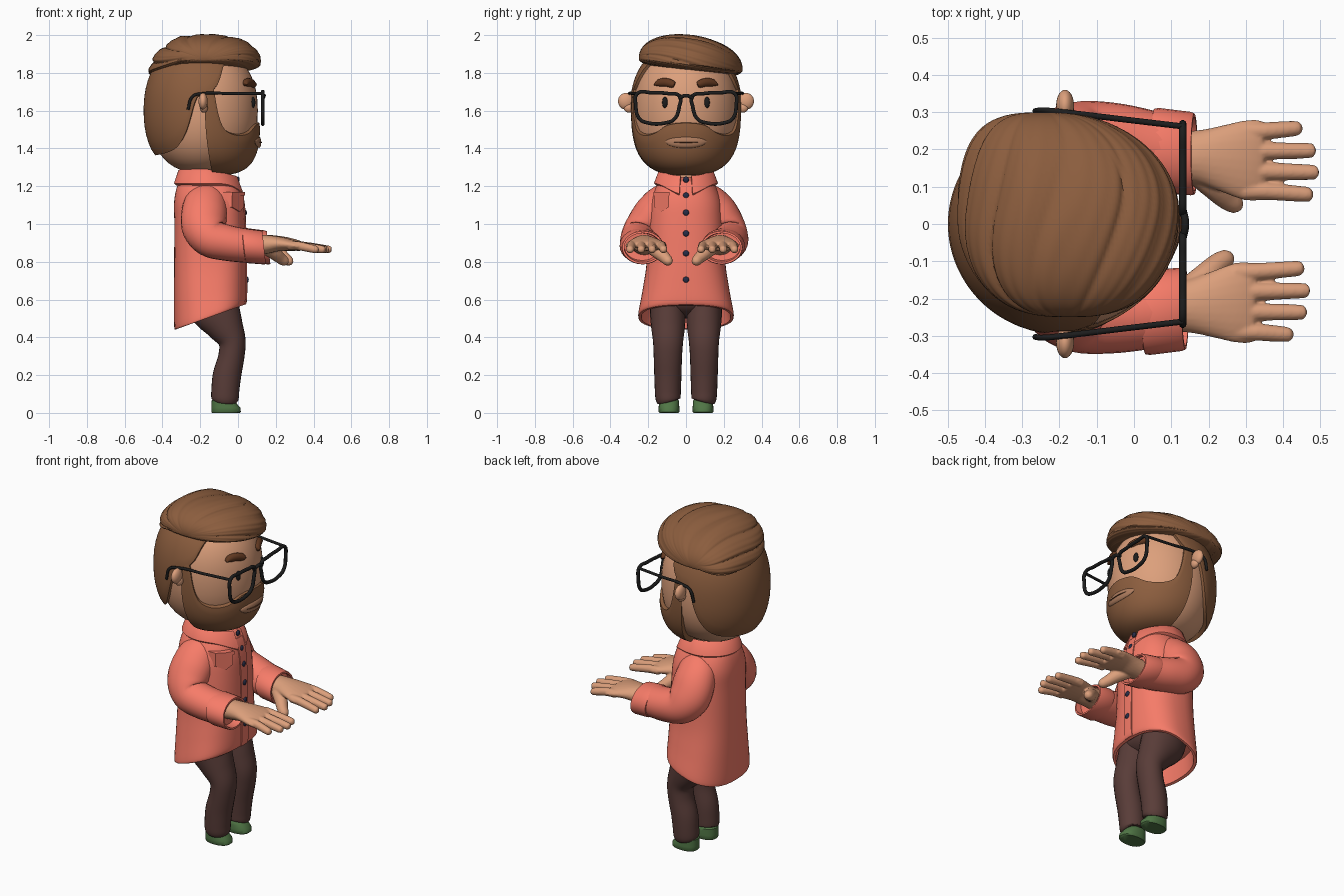
import bpy, bmesh, math
from mathutils import Vector as V
from math import sin, cos, pi, radians as rad

if "Cube" in bpy.data.objects:
    bpy.data.objects.remove(bpy.data.objects["Cube"])

def mat(name, *c):
    m = bpy.data.materials.new(name)
    m.diffuse_color = (*c, 1)
    m.use_nodes = True
    m.node_tree.nodes["Principled BSDF"].inputs["Base Color"].default_value = m.diffuse_color
    return m

SKIN, HAIR = mat("skin", .72, .35, .2), mat("hair", .26, .11, .048)
SHIRT, PANTS = mat("coral", .93, .2, .14), mat("trousers", .1, .046, .04)
GREEN, BLACK = mat("green", .08, .18, .06), mat("black", .012, .012, .012)
NAVY, LIP, BROW = mat("navy", .02, .025, .06), mat("lip", .42, .2, .11), mat("brow", .12, .04, .015)

def loft(name, rings, m, cyclic=False):
    """Skin closed rings of points; cap the ends unless cyclic."""
    bm = bmesh.new()
    vs = [[bm.verts.new(p) for p in r] for r in rings]
    n = len(vs[0])
    for a, b in zip(vs, vs[1:] + vs[:1] if cyclic else vs[1:]):
        for i in range(n):
            bm.faces.new((a[i], a[(i + 1) % n], b[(i + 1) % n], b[i]))
    if not cyclic:
        bm.faces.new(vs[0])
        bm.faces.new(vs[-1])
    bmesh.ops.recalc_face_normals(bm, faces=bm.faces)
    me = bpy.data.meshes.new(name)
    bm.to_mesh(me)
    bm.free()
    ob = bpy.data.objects.new(name, me)
    bpy.context.collection.objects.link(ob)
    me.materials.append(m)
    return ob

def select(obs):
    bpy.ops.object.select_all(action='DESELECT')
    for o in obs:
        o.select_set(True)
    bpy.context.view_layer.objects.active = obs[0]

def spw(v, p):
    return math.copysign(abs(v) ** p, v)

def ring(c, a, b, n=28, p=1.0):
    return [V(c) + V(a) * spw(cos(2 * pi * i / n), p) + V(b) * spw(sin(2 * pi * i / n), p) for i in range(n)]

def spline(rows, n):
    """Catmull-Rom through rows of any length."""
    rows = [rows[0]] + list(rows) + [rows[-1]]
    return [[.5 * (2 * b + (c - a) * t + (2 * a - 5 * b + 4 * c - d) * t * t + (3 * b - a - 3 * c + d) * t ** 3)
             for a, b, c, d in zip(*rows[k - 1:k + 3])]
            for k in range(1, len(rows) - 2) for t in [i / n for i in range(n)]] + [list(rows[-1])]

def tube(name, rows, m, n=5, hint=(0, 1, 0), sides=24):
    """Rows are x, y, z, radius along hint, radius across."""
    pts, rings = spline(rows, n), []
    for i, r in enumerate(pts):
        t = (V(pts[min(i + 1, len(pts) - 1)][:3]) - V(pts[max(i - 1, 0)][:3])).normalized()
        s = (V(hint) - t * V(hint).dot(t)).normalized()
        rings.append(ring(r[:3], s * r[3], t.cross(s) * r[4], sides))
    return loft(name, rings, m)

def ball(name, c, s, m):
    bpy.ops.mesh.primitive_uv_sphere_add(segments=32, ring_count=20, location=c)
    ob = bpy.context.object
    ob.name, ob.scale = name, s
    ob.data.materials.append(m)

def wire(name, pts, r, cyclic=False):
    cu = bpy.data.curves.new(name, 'CURVE')
    cu.dimensions, cu.bevel_depth, cu.bevel_resolution, cu.use_fill_caps = '3D', r, 3, True
    sp = cu.splines.new('BEZIER')
    sp.bezier_points.add(len(pts) - 1)
    for b, p in zip(sp.bezier_points, pts):
        b.co, b.handle_left_type, b.handle_right_type = p, 'AUTO', 'AUTO'
    sp.use_cyclic_u = cyclic
    cu.materials.append(BLACK)
    ob = bpy.data.objects.new(name, cu)
    bpy.context.collection.objects.link(ob)
    select([ob])
    bpy.ops.object.convert(target='MESH')

def table(x, tab):
    for (a, u), (b, v) in zip(tab, tab[1:]):
        if x <= b:
            t = (x - a) / (b - a)
            return u + (v - u) * t
    return tab[-1][1]

def head(th, ph, k=1.0, shift=0.0):
    """Head surface by azimuth and elevation in degrees."""
    th, ph = rad(th), rad(ph)
    c, s = spw(cos(ph), .8), spw(sin(ph), .9)
    return V((-.185 + .29 * k * c * cos(th) + shift * s * s, .28 * k * c * sin(th), 1.6 + .33 * k * s))

def beard(th, ph, k=0.0):
    return head(th, ph, 1.04 + k + sin(rad(2 * ph)) ** 2 * .05, .05)

def back(th, ph, k=0.0):
    return head(th, ph, 1.06 + k + .025 * max(0, -cos(rad(th))))

def shell(top, bot, th, f, n=18):
    """Closed cross-section of a thin layer over the head at one azimuth."""
    ph = [top + (bot - top) * i / n for i in range(n + 1)]
    return [f(th, p, 0 if 0 < i < n else -.012) for i, p in enumerate(ph)] + [f(th, p, -.09) for p in reversed(ph)]

# Head, neck, beard and back hair
loft("head", [[head(t, p) for t in range(0, 360, 8)] for p in range(-88, 89, 8)], SKIN)
tube("neck", [(-.17, 0, 1.12, .09, .09), (-.17, 0, 1.34, .1, .1)], SKIN)
BEARD_TOP = spline([(0, -9), (20, -11), (36, -18), (50, -20), (62, -18), (70, -12), (76, 3), (81, 20), (88, 24)], 4)
loft("beard", [shell(table(abs(t), BEARD_TOP), -88, t, beard) for t in range(-88, 89, 2)], HAIR)
HAIRLINE = spline([(0, 50), (50, 50), (64, 40), (74, 22), (86, 12), (96, 10), (108, -17), (122, -32), (145, -38), (180, -40)], 4)
loft("back_hair", [shell(88, table(abs(t), HAIRLINE), t, back) for t in range(-180, 180, 2)], HAIR, True)

# Swept top hair: wavy locks run across the head and gather at the back left
quiff = []
for i in range(1, 48):
    be, r = -pi / 2 + pi * i / 48, []
    for j in range(200):
        al = 2 * pi * j / 200
        up, b, g = sin(al) > 0, sin(be), al + .3 * sin(be)
        lock = (1 - abs(sin(5.5 * g))) ** 2 * (.075 if cos(al) < .5 else .03) + .014 * (1 - abs(sin(19 * g)))
        k = spw(cos(be), .75) * (1 if up else 1 - .12 * abs(sin(al))) * (1 - lock)
        y = .025 + .275 * b
        x = -.175 + .3 * k * spw(cos(al), .8) - .07 * max(0, b) ** 2
        z = 1.845 - .11 * (y - .03) + (.157 * cos(be) ** .15 if up else .05) * k * spw(sin(al), .9)
        r.append((x, y, z - .25 * max(0, -.3 - x)))
    quiff.append(r)
loft("top_hair", quiff, HAIR)

# Mouth
for nm, h, d, w, m in (("lips", .03, .012, 23, LIP), ("mouth_line", .004, .016, 18, BROW)):
    tube(nm, [(*beard(w * i / 6, -26 + .02 * i * i), h * math.sqrt(max(.02, 1 - (i / 6) ** 2)),
               d * math.sqrt(max(.1, 1 - (i / 6) ** 2))) for i in range(-6, 7)], m, 2, (0, 0, 1), 12)

# Paired face parts
for s, side in ((-1, "right"), (1, "left")):
    ball(side + "_eye", head(s * 23.5, 6), (.012, .015, .029), BLACK)
    tube(side + "_eyebrow", [(*head(s * a, p), r, .02) for a, p, r in
         ((13, 22, .006), (15, 22.5, .02), (24, 24.5, .023), (33, 24, .02), (38, 22, .005))], BROW, 4, (0, 0, 1), 12)
    ball(side + "_ear", (-.185, s * .318, 1.65), (.024, .042, .044), SKIN)
    ball(side + "_ear_lobe", (-.18, s * .3, 1.615), (.02, .03, .026), SKIN)
    wire(side + "_lens_frame", [(.131, s * y, z) for y, z in (
        (.034, 1.677), (.09, 1.69), (.18, 1.695), (.258, 1.69), (.266, 1.63), (.247, 1.558), (.2, 1.535),
        (.11, 1.535), (.062, 1.555), (.036, 1.62))], .01, True)
    wire(side + "_temple", [(.131, s * .262, 1.69), (-.03, s * .281, 1.69), (-.19, s * .3, 1.69), (-.24, s * .305, 1.675),
                            (-.265, s * .303, 1.605)], .008)
wire("bridge", [(.131, -.04, 1.665), (.138, 0, 1.68), (.131, .04, 1.665)], .01)

# Shirt body with a hem sloping down to the back: z, x centre, x radius, y radius, slope
outer = spline([(1.25, -.16, .12, .11, 0), (1.21, -.158, .16, .15, 0), (1.12, -.155, .183, .19, 0), (1.0, -.15, .187, .2, 0),
                (.8, -.148, .19, .208, .05), (.65, -.148, .191, .23, .2), (.53, -.148, .19, .252, .36), (.507, -.148, .183, .25, .36)], 5)
inner = [(.507, -.148, .17, .236, .36), (.6, -.148, .17, .215, .25)]
loft("shirt_body", [[(p.x, p.y, p.z + sl * (p.x - xc)) for p in ring((xc, 0, z), (rx, 0, 0), (0, ry, 0), 48, .82)]
                    for z, xc, rx, ry, sl in outer + inner], SHIRT)
loft("button_placket", [[(xc + rx + dx, y, z + sl * rx) for dx, y in ((-.02, -.03), (.004, -.03), (.006, 0), (.004, .032), (-.02, .032))]
     for z, xc, rx, ry, sl in outer[5:]], SHIRT)
for x, z in ((0, 1.235), (.024, 1.15), (.038, 1.06), (.044, .95), (.047, .845), (.048, .705)):
    ball("button", (x, 0, z), (.009, .016, .016), NAVY)

# Breast pocket following the chest
for nm, d, out in (("pocket", .012, ((-.17, 1.165), (-.13, 1.165), (-.09, 1.165), (-.09, 1.09), (-.13, 1.065), (-.17, 1.09))),
                   ("pocket_trim", .017, ((-.172, 1.17), (-.13, 1.17), (-.088, 1.17), (-.088, 1.15), (-.13, 1.15), (-.172, 1.15)))):
    loft(nm, [[(-.153 + .184 * (1 - (abs(y) / .195) ** 2.44) ** .41 + e, y, z) for y, z in out] for e in (-.03, d)], SHIRT)

# Folded collar, open at the front
collar = []
for i in range(61):
    t = rad(12 + 336 * i / 60)
    f, tip = max(0, cos(t)), .06 * max(0, cos(t)) ** 4
    collar.append([(-.158 + rx * cos(t), ry * sin(t), z) for rx, ry, z in (
        (.13, .115, 1.2), (.138, .122, 1.28 - .035 * f), (.148, .132, 1.29 - .035 * f), (.158, .144, 1.283 - .035 * f),
        (.181 + .2 * tip, .17, 1.215 - tip), (.17 + .2 * tip, .16, 1.205 - tip))])
loft("collar", collar, SHIRT)

# Arms, hands, legs and shoes; the right hand sits slightly further back
for s, side in ((-1, "right"), (1, "left")):
    def at(x, y, z, w=1.0):
        return (x + .012 * s * w, s * y - .02 * w, z)

    tube(side + "_sleeve", [(*at(x, y, z, w), h, v) for x, y, z, h, v, w in (
        (-.165, .07, 1.17, .06, .06, 0), (-.168, .12, 1.13, .085, .105, 0), (-.178, .17, 1.065, .1, .12, 0),
        (-.178, .217, .985, .1, .118, .2), (-.14, .238, .925, .1, .102, .4), (-.05, .235, .9, .1, .095, .6),
        (.05, .218, .885, .1, .09, .9), (.11, .212, .878, .1, .086, 1))], SHIRT)
    loft(side + "_cuff", [ring(at(x, .213 - .1 * (x - .1), .885 - .1 * (x - .05)), (0, r + .016, 0), (-.1 * r, 0, r - .006))
         for x, r in ((.04, .085), (.043, .095), (.055, .098), (.14, .096), (.15, .093), (.15, .083), (.11, .078))], SHIRT)
    parts = [tube("palm", [(*at(*p), h, v) for *p, h, v in (
        (.08, .2, .888, .066, .055), (.16, .2, .892, .072, .05), (.22, .197, .895, .088, .04),
        (.28, .193, .89, .106, .032), (.325, .19, .882, .108, .024), (.335, .19, .88, .085, .014))], SKIN)]
    for y0, y1, tip in ((.27, .276, .437), (.216, .217, .473), (.161, .159, .481), (.108, .1, .466)):
        parts.append(tube("finger", [(*at(*p), r, r) for *p, r in (
            (.28, y0, .887, .024), (.34, y0, .883, .0235), (tip - .02, y1, .866, .021), (tip - .004, y1, .862, .016),
            (tip + .004, y1, .861, .005))], SKIN, 3, sides=14))
    parts.append(tube("thumb", [(*at(*p), r, r) for *p, r in (
        (.15, .165, .878, .037), (.2, .125, .85, .037), (.235, .09, .82, .031), (.262, .072, .8, .025),
        (.274, .066, .79, .01))], SKIN, 3, sides=14))
    select(parts)
    bpy.ops.object.join()
    parts[0].name = side + "_hand"
    rm = parts[0].modifiers.new("blend", 'REMESH')
    rm.mode, rm.voxel_size, rm.use_smooth_shade = 'VOXEL', .005, True
    parts[0].modifiers.new("soften", 'SMOOTH').iterations = 5
    tube(side + "_trouser_leg", [(x, s * y, z, h, v) for x, y, z, h, v in (
        (-.07, .093, .062, .058, .062), (-.069, .095, .075, .066, .072), (-.067, .096, .12, .069, .074), (-.058, .096, .2, .072, .075),
        (-.035, .096, .3, .075, .069), (-.032, .095, .38, .08, .073), (-.07, .095, .46, .09, .1), (-.12, .096, .55, .095, .135),
        (-.14, .09, .62, .09, .14))], PANTS)
    loft(side + "_shoe", [ring((x, s * .09, z), (rx, 0, 0), (0, ry, 0), 28, .85) for z, x, rx, ry in (
        (0, -.064, .073, .05), (.006, -.063, .078, .055), (.028, -.064, .077, .055), (.05, -.074, .066, .053),
        (.066, -.08, .059, .052), (.072, -.08, .05, .045))], GREEN)
ball("hips", (-.148, 0, .6), (.155, .2, .1), PANTS)

# Smooth shading with crisp edges kept
bpy.ops.object.select_all(action='SELECT')
bpy.ops.object.shade_smooth_by_angle(angle=rad(45))
